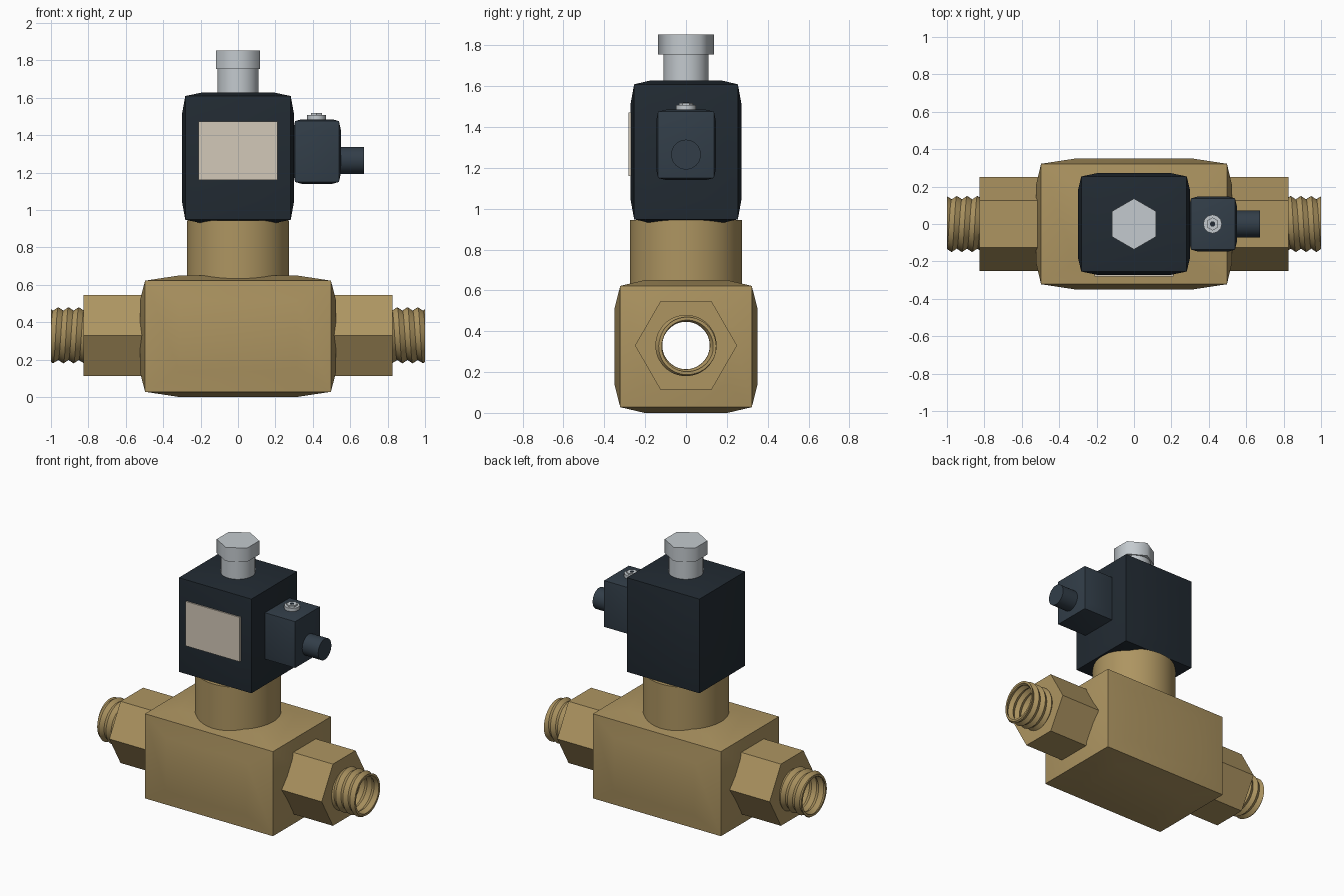
import bpy, bmesh
from math import pi, cos, sin, radians
from mathutils import Vector

if "Cube" in bpy.data.objects:
    bpy.data.objects.remove(bpy.data.objects["Cube"])


def material(name, rgb):
    m = bpy.data.materials.new(name)
    m.diffuse_color = (*rgb, 1)
    m.use_nodes = True
    m.node_tree.nodes["Principled BSDF"].inputs["Base Color"].default_value = m.diffuse_color
    return m


BRASS = material("brass", (0.42, 0.30, 0.12))
BLACK = material("coil_black", (0.016, 0.024, 0.033))
SLATE = material("connector_slate", (0.032, 0.048, 0.066))
STEEL = material("steel", (0.55, 0.59, 0.62))
PAPER = material("label_cream", (0.65, 0.58, 0.48))


def finish(bm, name, mat):
    bmesh.ops.recalc_face_normals(bm, faces=bm.faces)
    me = bpy.data.meshes.new(name)
    bm.to_mesh(me)
    bm.free()
    ob = bpy.data.objects.new(name, me)
    bpy.context.collection.objects.link(ob)
    if mat:
        me.materials.append(mat)
    return ob


def activate(ob):
    bpy.ops.object.select_all(action='DESELECT')
    ob.select_set(True)
    bpy.context.view_layer.objects.active = ob


def smooth(ob, angle):
    activate(ob)
    bpy.ops.object.shade_smooth_by_angle(angle=radians(angle))
    return ob


def box(name, lo, hi, mat, crown=0.0, scale=0.65):
    """Box from lo to hi; crown raises a smaller flat panel on every face."""
    bm = bmesh.new()
    bmesh.ops.create_cube(bm, size=1)
    lo, hi = Vector(lo), Vector(hi)
    for v in bm.verts:
        v.co = Vector([(lo[i] + crown) if v.co[i] < 0 else (hi[i] - crown) for i in range(3)])
    if crown:
        bm.normal_update()
        for f in list(bm.faces):
            n, c = f.normal.copy(), f.calc_center_median()
            bmesh.ops.inset_individual(bm, faces=[f], thickness=0.01)
            corners = [max((e.other_vert(v) for e in v.link_edges if e not in f.edges),
                           key=lambda o: (o.co - v.co).length).co.copy() for v in f.verts]
            for v, p in zip(f.verts, corners):
                v.co = c + (p - c) * scale + n * crown
    return finish(bm, name, mat)


def prism(name, axis, centre, start, end, r, sides, mat, turn=0.0, angle=40):
    """Prism along x (centre = y, z) or along z (centre = x, y)."""
    bm = bmesh.new()
    rings = []
    for h in (start, end):
        ring = []
        for i in range(sides):
            a = turn + 2 * pi * i / sides
            u, w = centre[0] + r * cos(a), centre[1] + r * sin(a)
            ring.append(bm.verts.new((h, u, w) if axis == 'x' else (u, w, h)))
        rings.append(ring)
        bm.faces.new(ring)
    for i in range(sides):
        j = (i + 1) % sides
        bm.faces.new((rings[0][i], rings[0][j], rings[1][j], rings[1][i]))
    return smooth(finish(bm, name, mat), angle)


def threaded_pipe(name, sign):
    """Thin pipe end with a helical V thread inside and outside."""
    x0, x1, pitch, n, zc = 0.81, 1.0, 0.055, 48, 0.33
    bm = bmesh.new()

    def point(k, i, base):
        t = i / n
        x = min(max(x0 + pitch * (k / 2 + t), x0), x1)
        phase = ((x - x0) / pitch - t) % 1
        r = base + 0.018 * (1 - abs(2 * phase - 1))
        a = 2 * pi * t
        return bm.verts.new((sign * x, r * cos(a), zc + r * sin(a)))

    for base in (0.132, 0.117):
        for k in range(-2, 8):
            for i in range(n):
                bm.faces.new([point(k, i, base), point(k, i + 1, base),
                              point(k + 1, i + 1, base), point(k + 1, i, base)])
    for k in (-4, 20):
        for i in range(n):
            bm.faces.new([point(k, i, 0.132), point(k, i + 1, 0.132),
                          point(k, i + 1, 0.117), point(k, i, 0.117)])
    bmesh.ops.remove_doubles(bm, verts=bm.verts, dist=0.0003)
    return smooth(finish(bm, name, BRASS), 35)


# Brass body with a hexagonal union and threaded pipe on each end
body = box("valve_body", (-0.525, -0.35, 0), (0.525, 0.35, 0.65), BRASS, 0.028, 0.63)
bored = [(body, 35)]
for side, s in (("left", -1), ("right", 1)):
    bored.append((prism(side + "_hex_union", 'x', (0, 0.33), s * 0.49, s * 0.825,
                        0.25, 6, BRASS), 65))
    threaded_pipe(side + "_threaded_pipe", s)

# Flow bore straight through body and unions
cutter = prism("bore_cutter", 'x', (0, 0.33), -1.2, 1.2, 0.116, 48, None)
cutter.hide_render = True
for ob, angle in bored:
    m = ob.modifiers.new("bore", 'BOOLEAN')
    m.operation, m.object, m.solver = 'DIFFERENCE', cutter, 'EXACT'
    activate(ob)
    bpy.ops.object.modifier_apply(modifier=m.name)
    smooth(ob, angle)
bpy.data.objects.remove(cutter)

# Neck, coil housing and label plate
prism("neck", 'z', (0, 0), 0.60, 0.945, 0.274, 64, BRASS)
smooth(box("coil_housing", (-0.30, -0.272, 0.93), (0.30, 0.272, 1.627), BLACK, 0.018, 0.7), 35)
box("label_plate", (-0.21, -0.281, 1.16), (0.21, -0.25, 1.472), PAPER)

# Top stem and hex nut
prism("top_stem", 'z', (0, 0), 1.60, 1.77, 0.11, 40, STEEL)
prism("top_hex_nut", 'z', (0, 0), 1.755, 1.852, 0.136, 6, STEEL, pi / 2, 65)

# Electrical connector with cable gland and screw
smooth(box("connector_box", (0.295, -0.147, 1.14), (0.55, 0.147, 1.485), SLATE, 0.01, 0.7), 35)
prism("cable_gland", 'x', (0, 1.265), 0.53, 0.674, 0.073, 32, SLATE)
prism("screw_flange", 'z', (0.42, 0), 1.47, 1.507, 0.05, 12, STEEL)
prism("screw_head", 'z', (0.42, 0), 1.50, 1.518, 0.035, 6, STEEL, pi / 2)
prism("screw_socket", 'z', (0.42, 0), 1.51, 1.519, 0.014, 12, BLACK)
